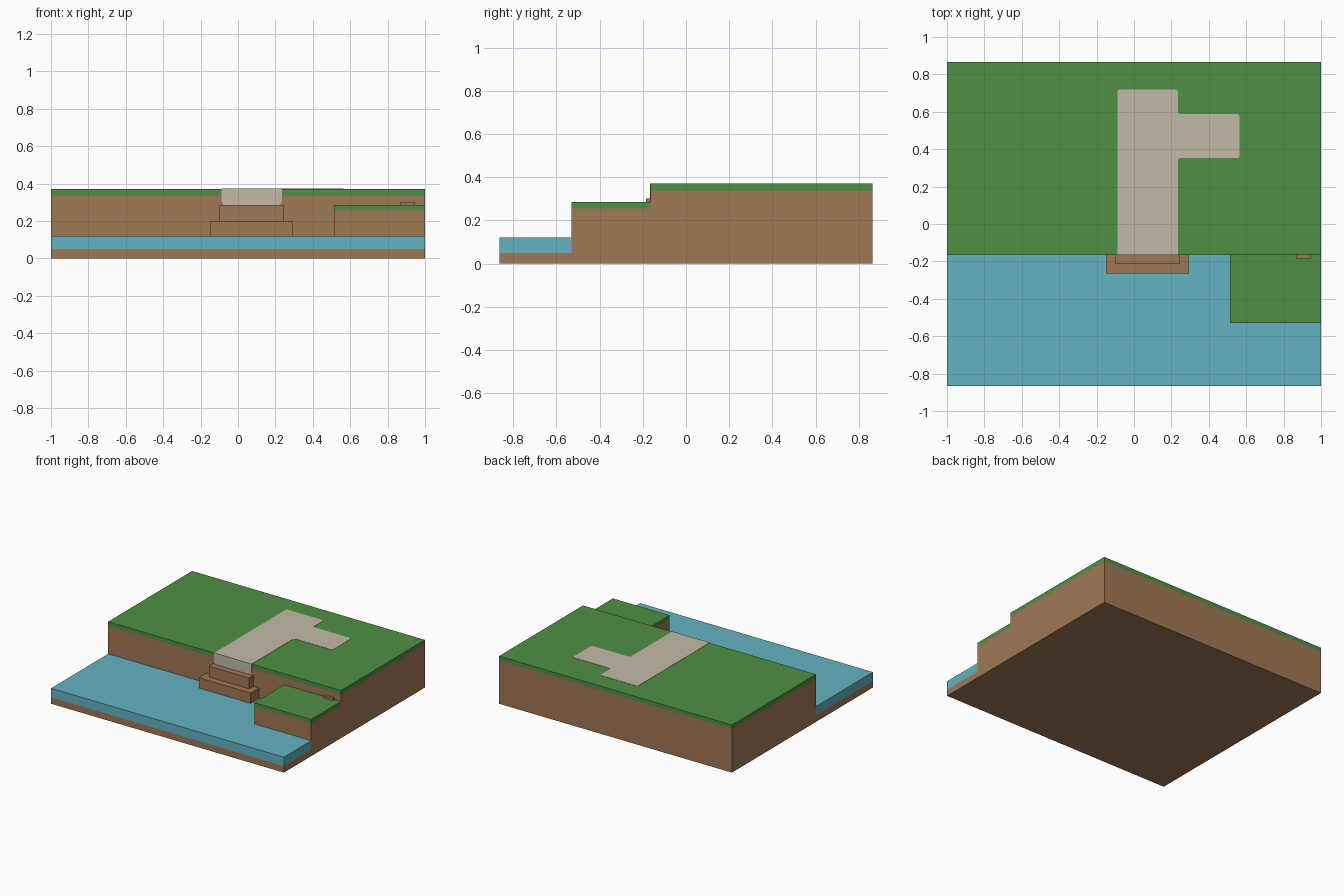
import bpy
import bmesh
from mathutils import Matrix, Vector

cube = bpy.data.objects.get("Cube")
if cube:
    bpy.data.objects.remove(cube, do_unlink=True)


def srgb(*rgb):
    lin = [c / 255 / 12.92 if c <= 10 else ((c / 255 + 0.055) / 1.055) ** 2.4 for c in rgb]
    return (*lin, 1.0)


def material(name, colour):
    mat = bpy.data.materials.new(name)
    mat.use_nodes = True
    mat.diffuse_color = colour
    mat.node_tree.nodes["Principled BSDF"].inputs["Base Color"].default_value = colour
    return mat


SOIL = material("soil brown", srgb(160, 120, 85))
GRASS = material("grass green", srgb(80, 144, 68))
WATER = material("water blue", srgb(99, 179, 194))
PATH = material("path beige", srgb(196, 187, 168))


def add_object(name, bm, mat):
    bmesh.ops.recalc_face_normals(bm, faces=bm.faces)
    mesh = bpy.data.meshes.new(name)
    bm.to_mesh(mesh)
    bm.free()
    mesh.materials.append(mat)
    obj = bpy.data.objects.new(name, mesh)
    bpy.context.collection.objects.link(obj)
    return obj


def box(name, x, y, z, mat):
    """Box from (min, max) ranges on each axis."""
    bm = bmesh.new()
    size = Vector((x[1] - x[0], y[1] - y[0], z[1] - z[0]))
    centre = Vector((sum(x), sum(y), sum(z))) / 2
    bmesh.ops.create_cube(bm, size=1, matrix=Matrix.Translation(centre) @ Matrix.Diagonal((*size, 1)))
    return add_object(name, bm, mat)


def plate(name, points, square, radius, thickness, mat):
    """Thin plate from an outline; corners rounded except the square ones."""
    bm = bmesh.new()
    verts = [bm.verts.new(p) for p in points]
    bm.faces.new(verts)
    soft = [v for i, v in enumerate(verts) if i not in square]
    bmesh.ops.bevel(bm, geom=soft, offset=radius, segments=2, profile=0.5, affect='VERTICES')
    out = bmesh.ops.extrude_face_region(bm, geom=bm.faces[:])
    moved = [g for g in out["geom"] if isinstance(g, bmesh.types.BMVert)]
    bmesh.ops.translate(bm, verts=moved, vec=thickness)
    return add_object(name, bm, mat)


# Main levels of the landscape
FRONT, LEDGE, BANK, BACK = -0.865, -0.53, -0.165, 0.865
LEDGE_X = 0.512
BED, WATER_TOP = 0.05, 0.12
LOW_SOIL, LOW_TOP = 0.255, 0.285
HIGH_SOIL, HIGH_TOP = 0.337, 0.37

# Upper plateau
box("plateau_soil", (-1, 1), (BANK, BACK), (0, HIGH_SOIL), SOIL)
box("plateau_grass", (-1, 1), (BANK, BACK), (HIGH_SOIL, HIGH_TOP), GRASS)

# Lower ledge
box("ledge_soil", (LEDGE_X, 1), (LEDGE, BANK), (BED, LOW_SOIL), SOIL)
box("ledge_grass", (LEDGE_X, 1), (LEDGE, BANK), (LOW_SOIL, LOW_TOP), GRASS)

# Lake: bed under all of it, water in front of the ledge and beside it
box("lake_bed", (-1, 1), (FRONT, BANK), (0, BED), SOIL)
bm = bmesh.new()
outline = [(-1, FRONT), (1, FRONT), (1, LEDGE), (LEDGE_X, LEDGE), (LEDGE_X, BANK), (-1, BANK)]
face = bm.faces.new([bm.verts.new((x, y, BED)) for x, y in outline])
out = bmesh.ops.extrude_face_region(bm, geom=[face])
bmesh.ops.translate(bm, vec=(0, 0, WATER_TOP - BED),
                    verts=[g for g in out["geom"] if isinstance(g, bmesh.types.BMVert)])
add_object("water", bm, WATER)

# Steps from the water to the path, and the small one on the ledge
box("lower_step", (-0.15, 0.295), (-0.265, BANK), (BED, 0.2), SOIL)
box("upper_step", (-0.1, 0.247), (-0.215, BANK), (0.2, LOW_TOP), SOIL)
box("small_ledge_step", (0.865, 0.945), (-0.185, BANK), (LOW_TOP, 0.302), SOIL)

# Path over the plateau with a side branch, and its drop down the bank
LEFT, RIGHT, SKIN = -0.088, 0.234, 0.002
top_outline = [(LEFT, BANK), (RIGHT, BANK), (RIGHT, 0.352), (0.565, 0.352),
               (0.565, 0.587), (RIGHT, 0.587), (RIGHT, 0.72), (LEFT, 0.72)]
plate("path_top", [(x, y, HIGH_TOP) for x, y in top_outline], (0, 1), 0.012, (0, 0, SKIN), PATH)
drop_outline = [(LEFT, HIGH_TOP + SKIN), (LEFT, 0.302), (LEFT + 0.012, LOW_TOP),
                (RIGHT - 0.012, LOW_TOP), (RIGHT, 0.302), (RIGHT, HIGH_TOP + SKIN)]
plate("path_drop", [(x, BANK, z) for x, z in drop_outline], (0, 2, 3, 5), 0.006, (0, -SKIN, 0), PATH)
